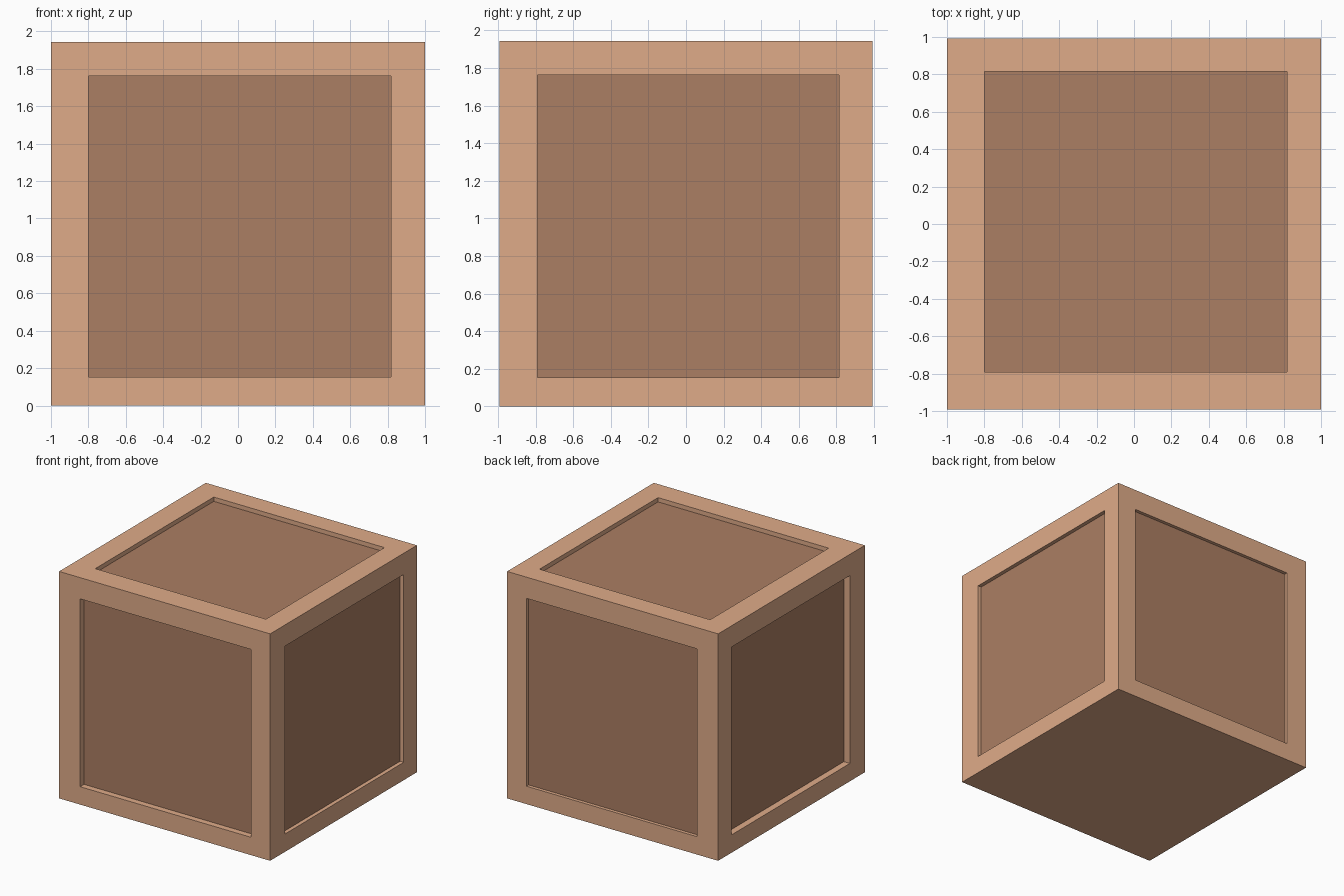
import bpy, bmesh
from mathutils import Vector

if "Cube" in bpy.data.objects:
    bpy.data.objects.remove(bpy.data.objects["Cube"])

OUT_LO, OUT_HI = Vector((-1, -0.993, 0)), Vector((1, 0.993, 1.944))            # outer frame
WIN_LO, WIN_HI = Vector((-0.80, -0.79, 0.153)), Vector((0.818, 0.815, 1.762))  # openings
CORE_LO, CORE_HI = Vector((-0.943, -0.94, 0.03)), Vector((0.966, 0.964, 1.907))  # inner box


def material(name, color):
    m = bpy.data.materials.new(name)
    m.diffuse_color = (*color, 1)
    m.use_nodes = True
    m.node_tree.nodes["Principled BSDF"].inputs["Base Color"].default_value = m.diffuse_color
    return m


def add_box(bm, lo, hi):
    for v in bmesh.ops.create_cube(bm, size=2)["verts"]:
        v.co = [hi[i] if v.co[i] > 0 else lo[i] for i in range(3)]
    bm.normal_update()


def finish(bm, name, mat):
    me = bpy.data.meshes.new(name)
    bm.to_mesh(me)
    bm.free()
    me.materials.append(mat)
    ob = bpy.data.objects.new(name, me)
    bpy.context.collection.objects.link(ob)
    return ob


# Outer frame: solid bottom, an opening with recess walls on the other five sides
bm = bmesh.new()
add_box(bm, OUT_LO, OUT_HI)
sides = [f for f in bm.faces if f.normal.z > -0.5]
for face in sides:
    n = face.normal.copy()
    axis = max(range(3), key=lambda i: abs(n[i]))
    bmesh.ops.inset_individual(bm, faces=[face], thickness=0.1)
    for v in face.verts:
        for i in range(3):
            if i != axis:
                mid = (OUT_LO[i] + OUT_HI[i]) / 2
                v.co[i] = WIN_HI[i] if v.co[i] > mid else WIN_LO[i]
    # Second inset makes the walls, pushed back to the panel surface
    rim = [v.co.copy() for v in face.verts]
    bmesh.ops.inset_individual(bm, faces=[face], thickness=0.01)
    for v in face.verts:
        v.co = min(rim, key=lambda c: (c - v.co).length)
        v.co[axis] = CORE_HI[axis] if n[axis] > 0 else CORE_LO[axis]
bmesh.ops.delete(bm, geom=sides, context='FACES_ONLY')
finish(bm, "crate_frame", material("light_wood", (0.74, 0.41, 0.25)))

# Inner box whose sides show as the recessed panels
bm = bmesh.new()
add_box(bm, CORE_LO, CORE_HI)
finish(bm, "crate_panels", material("dark_wood", (0.41, 0.21, 0.125)))
